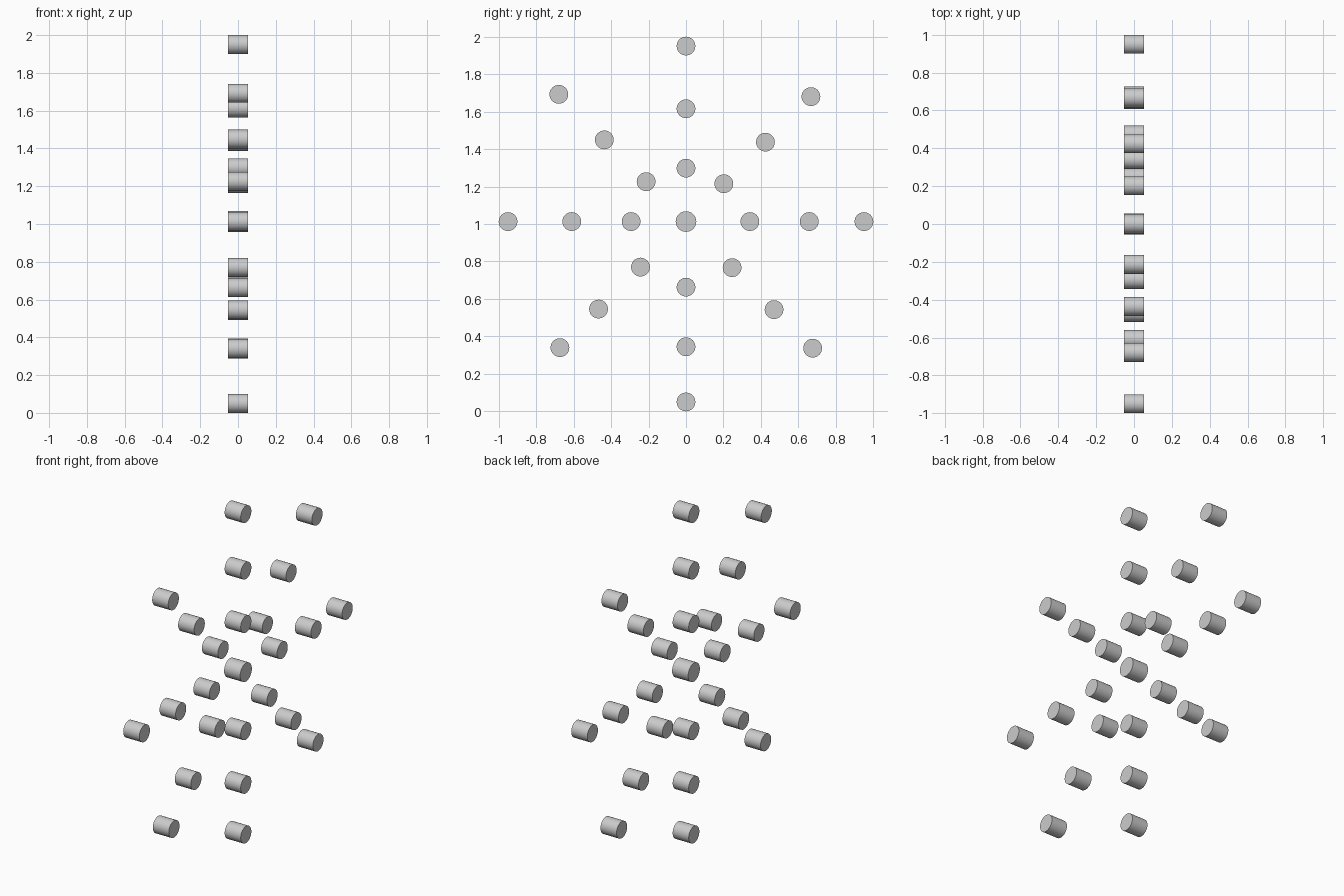
import bpy
from math import pi

cube = bpy.data.objects.get("Cube")
if cube:
    bpy.data.objects.remove(cube, do_unlink=True)

CENTRE_Z = 1.013
LENGTH = 0.105


def add_peg(name, y, z, radius=0.05):
    """Short round peg lying along the x axis."""
    bpy.ops.mesh.primitive_cylinder_add(
        vertices=32, radius=radius, depth=LENGTH,
        location=(0, y, z), rotation=(0, pi / 2, 0))
    peg = bpy.context.object
    peg.name = name
    bpy.ops.object.shade_smooth_by_angle()
    return peg


# Larger hub peg in the middle
add_peg("centre_peg", 0, CENTRE_Z, 0.055)

# Eight arms: y and z direction, then offsets from the hub, inner to outer
arms = {
    "top": (0, 1, (0.285, 0.602, 0.937)),
    "bottom": (0, -1, (0.35, 0.668, 0.963)),
    "back": (1, 0, (0.341, 0.658, 0.95)),
    "front": (-1, 0, (0.293, 0.61, 0.95)),
    "upper_back": (1, 1, (0.202, 0.424, 0.667)),
    "upper_front": (-1, 1, (0.213, 0.436, 0.679)),
    "lower_back": (1, -1, (0.246, 0.47, 0.676)),
    "lower_front": (-1, -1, (0.243, 0.467, 0.673)),
}

for arm, (dy, dz, offsets) in arms.items():
    for ring, offset in zip(("inner", "middle", "outer"), offsets):
        add_peg(f"{arm}_{ring}_peg", dy * offset, CENTRE_Z + dz * offset)
